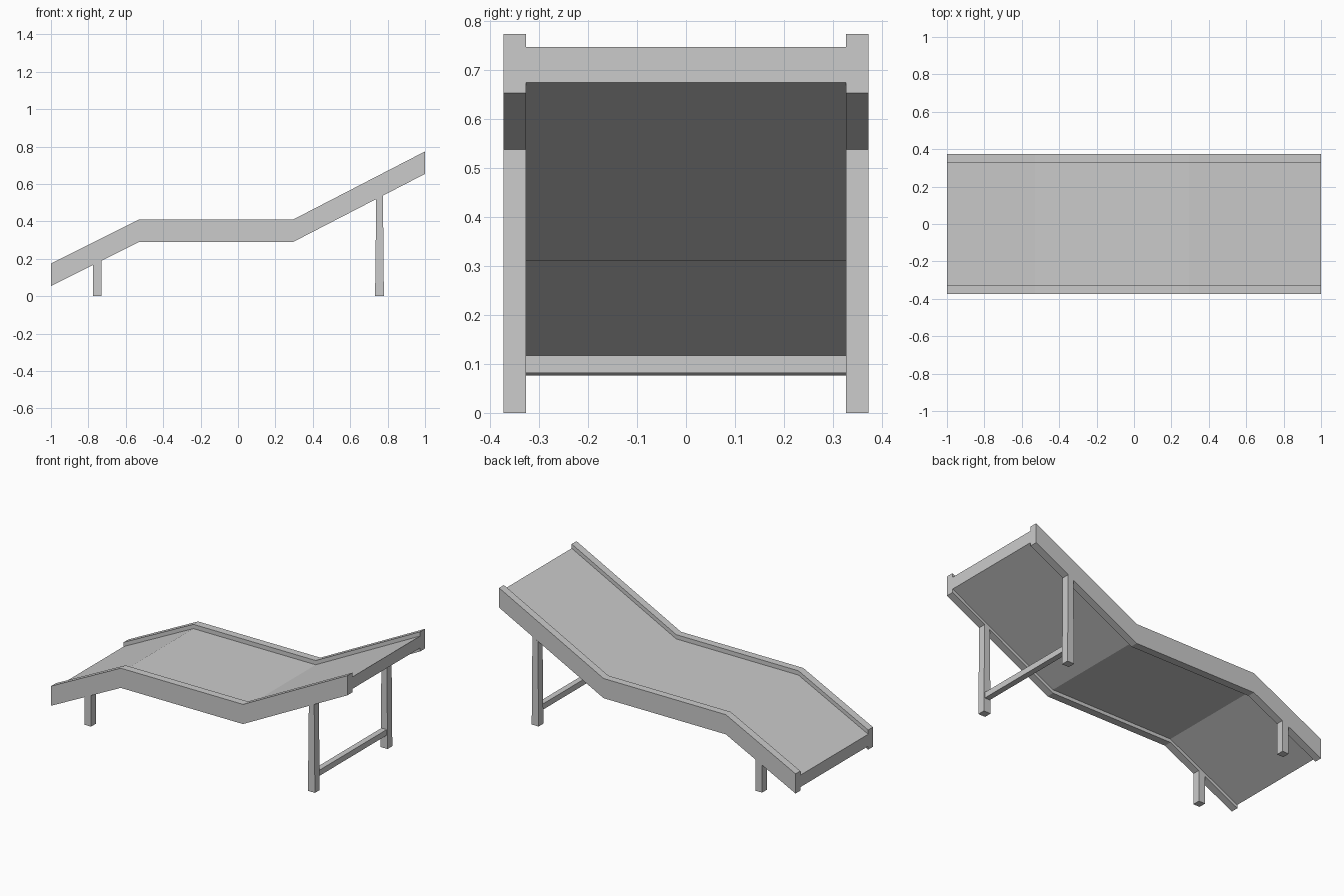
import bpy

if "Cube" in bpy.data.objects:
    bpy.data.objects.remove(bpy.data.objects["Cube"])

RAIL_IN, RAIL_OUT = 0.327, 0.373
# Bend points of the lounger's side line (x, z of the rail underside)
LINE = [(-1, 0.055), (-0.53, 0.29), (0.295, 0.29), (1, 0.654)]


def prism(name, profile, y0, y1):
    """Extrude an x-z outline from y0 to y1."""
    n = len(profile)
    verts = [(x, y, z) for y in (y0, y1) for x, z in profile]
    faces = [tuple(range(n)), tuple(range(2 * n - 1, n - 1, -1))]
    faces += [(i, i + n, (i + 1) % n + n, (i + 1) % n) for i in range(n)]
    mesh = bpy.data.meshes.new(name)
    mesh.from_pydata(verts, [], faces)
    obj = bpy.data.objects.new(name, mesh)
    bpy.context.collection.objects.link(obj)
    return obj


def band(low, high):
    """Closed outline between two heights above the side line."""
    return [(x, z + low) for x, z in LINE] + [(x, z + high) for x, z in reversed(LINE)]


def mirrored(obj):
    mod = obj.modifiers.new("mirror", "MIRROR")
    mod.use_axis = (False, True, False)


# Side rails
mirrored(prism("side_rail", band(0, 0.12), RAIL_IN, RAIL_OUT))

# Bent lying surface between the rails
prism("lounger_bed", band(0.021, 0.094), -RAIL_IN, RAIL_IN)

# Short legs at the foot end, cut to the slope of the rail
mirrored(prism("foot_leg", [(-0.774, 0), (-0.73, 0), (-0.73, 0.191), (-0.774, 0.169)],
               RAIL_IN, RAIL_OUT))

# Tall, slightly tapered legs under the backrest
mirrored(prism("back_leg", [(0.733, 0), (0.78, 0), (0.775, 0.538), (0.739, 0.519)],
               RAIL_IN, RAIL_OUT))

# Rung joining the tall legs
prism("leg_rung", [(0.739, 0.082), (0.774, 0.082), (0.774, 0.117), (0.739, 0.117)],
      -RAIL_IN, RAIL_IN)
